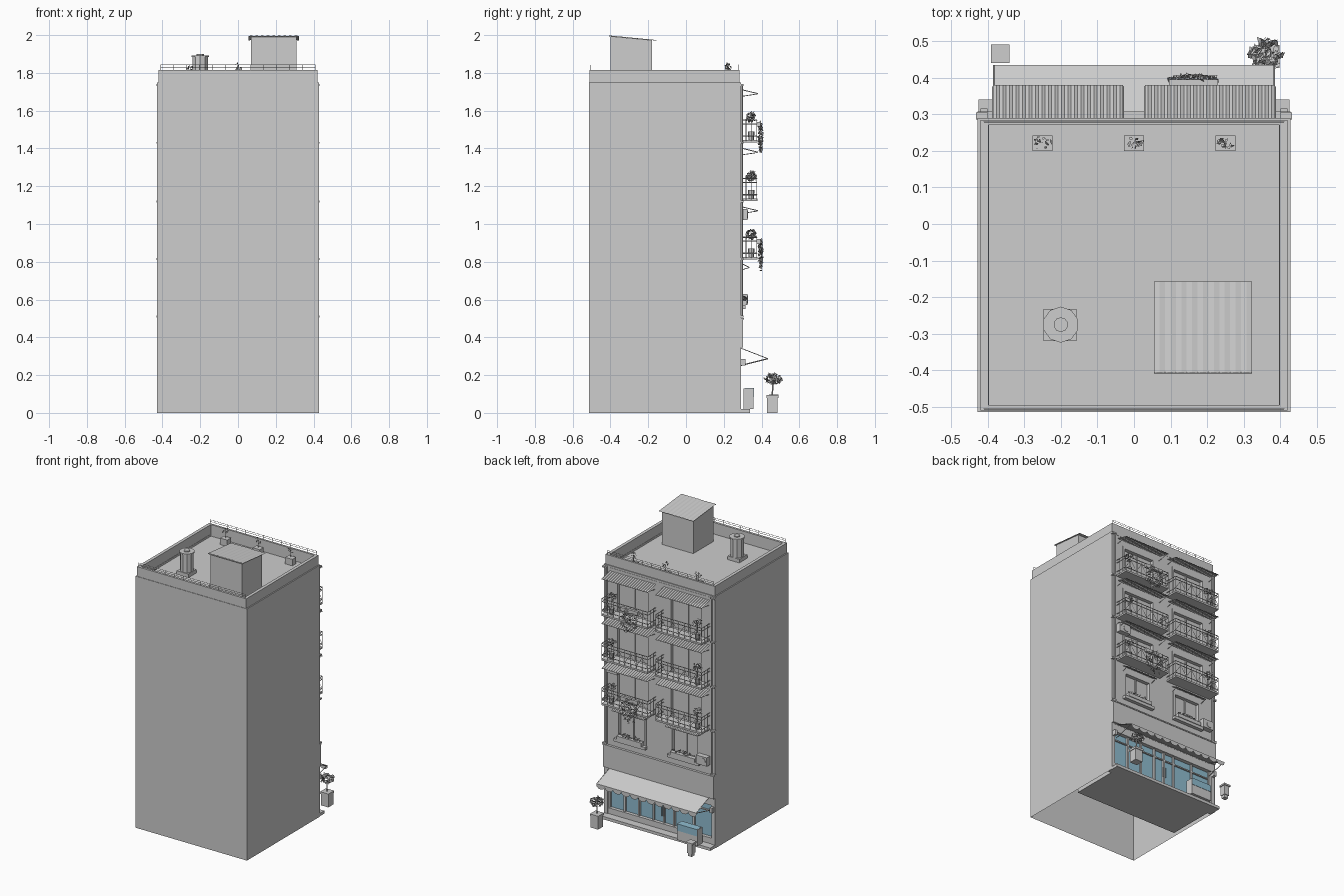
import bpy, bmesh, math, random
from mathutils import Vector, Matrix

random.seed(4)


def material(name, rgb):
    m = bpy.data.materials.new(name)
    m.diffuse_color = (*rgb, 1)
    return m


GREY = material("mid_grey", (0.61, 0.61, 0.61))
GLASS = material("blue_glass", (0.28, 0.51, 0.64))


class Part:
    """Collects simple shapes into one named object."""

    def __init__(self, name, mat=GREY):
        self.name, self.mat, self.bm = name, mat, bmesh.new()

    def box(self, x0, x1, y0, y1, z0, z1):
        m = Matrix.Translation(((x0 + x1) / 2, (y0 + y1) / 2, (z0 + z1) / 2))
        bmesh.ops.create_cube(self.bm, size=1, matrix=m @ Matrix.Diagonal((x1 - x0, y1 - y0, z1 - z0, 1)))
        return self

    def bar(self, a, b, r=0.002, sides=4, r2=None):
        a, b = Vector(a), Vector(b)
        d = b - a
        m = Matrix.Translation((a + b) / 2) @ d.to_track_quat('Z', 'Y').to_matrix().to_4x4()
        bmesh.ops.create_cone(self.bm, cap_ends=True, segments=sides, radius1=r,
                              radius2=r if r2 is None else r2, depth=d.length, matrix=m)
        return self

    def face(self, *pts):
        self.bm.faces.new([self.bm.verts.new(p) for p in pts])
        return self

    def leaves(self, c, rad, n, size):
        for _ in range(n):
            d = Vector([random.gauss(0, 1) for _ in range(3)]).normalized() * random.uniform(0.4, 1) ** 0.5
            p = Vector(c) + Vector((d.x * rad[0], d.y * rad[1], d.z * rad[2]))
            u = Vector([random.uniform(-1, 1) for _ in range(3)]).normalized()
            v = u.orthogonal().normalized() * size * 0.6
            u = u * size
            self.face(p - u, p + v, p + u, p - v)
        return self

    def corrugated(self, x0, x1, y0, z0, y1, z1, n, h):
        for i in range(n):
            a, b = x0 + (x1 - x0) * i / n, x0 + (x1 - x0) * (i + 1) / n
            m = (a + b) / 2
            self.face((a, y0, z0), (m, y0, z0 + h), (m, y1, z1 + h), (a, y1, z1))
            self.face((m, y0, z0 + h), (b, y0, z0), (b, y1, z1), (m, y1, z1 + h))
        return self

    def done(self):
        me = bpy.data.meshes.new(self.name)
        self.bm.to_mesh(me)
        self.bm.free()
        me.materials.append(self.mat)
        ob = bpy.data.objects.new(self.name, me)
        bpy.context.collection.objects.link(ob)
        return ob


FLOORS = (0.82, 1.13, 1.44)
BAYS = ((0.03, 0.385), (-0.385, -0.03))
DOORS = ((0.08, 0.33), (-0.33, -0.08))
WINDOWS = ((0.11, 0.32), (-0.30, -0.09))
doors = [(a, b, z, z + 0.225) for z in FLOORS for a, b in DOORS]
windows = [(a, b, 0.57, 0.75) for a, b in WINDOWS]
openings = doors + windows

# Outer walls, open underneath, with the roof floor
X, Y0, Y1, Z = 0.428, -0.513, 0.29, 1.735
shell = Part("outer_walls")
shell.face((-X, Y0, 0), (X, Y0, 0), (X, Y0, Z), (-X, Y0, Z))
shell.face((X, Y0, 0), (X, Y1, 0), (X, Y1, Z), (X, Y0, Z))
shell.face((-X, Y1, 0), (-X, Y0, 0), (-X, Y0, Z), (-X, Y1, Z))
shell.face((-X, Y0, Z), (X, Y0, Z), (X, Y1, Z), (-X, Y1, Z)).done()

# Street wall with recessed openings
walls = Part("street_wall").box(-0.427, 0.427, 0.255, 0.29, 0.34, 1.734).done()
cut = Part("opening_cutter")
for a, b, z0, z1 in openings:
    cut.box(a, b, 0.268, 0.32, z0, z1)
cutter = cut.done()
cutter.hide_render = True
cutter.display_type = 'WIRE'
mod = walls.modifiers.new("openings", 'BOOLEAN')
mod.object, mod.operation, mod.solver = cutter, 'DIFFERENCE', 'EXACT'

# Shop room, jambs, plinth and step
shop = Part("shop_room").box(-0.40, 0.40, -0.08, 0.255, 0.001, 0.34).box(-0.40, 0.40, 0.255, 0.285, 0.001, 0.06)
for s in (-1, 1):
    shop.box(s * 0.4135 - 0.0135, s * 0.4135 + 0.0135, 0.25, 0.29, 0.001, 0.34)
shop.done()
Part("front_step").box(-0.425, 0.425, 0.285, 0.34, 0, 0.02).done()

# Shop window and door
Part("shop_glass", GLASS).box(-0.40, 0.40, 0.255, 0.262, 0.06, 0.29).done()
frame = Part("shop_frame").box(-0.40, 0.40, 0.255, 0.289, 0.29, 0.34)
for x in (-0.395, -0.25, -0.10, -0.02, 0.06, 0.17, 0.28, 0.395):
    frame.box(x - 0.006, x + 0.006, 0.255, 0.275, 0.06, 0.29)
frame.box(-0.40, 0.40, 0.255, 0.272, 0.235, 0.243)
for x in (-0.03, -0.01):
    frame.bar((x, 0.278, 0.11), (x, 0.278, 0.18), 0.003)
frame.done()

# Sign board with ledge
Part("sign_board").box(-0.425, 0.425, 0.28, 0.303, 0.345, 0.495).box(-0.428, 0.428, 0.28, 0.307, 0.495, 0.503).done()

# Shop awning with scalloped edge and side arms
awning = Part("shop_awning").face((-0.385, 0.287, 0.345), (-0.385, 0.435, 0.288), (0.385, 0.435, 0.288), (0.385, 0.287, 0.345))
N = 12
w = 0.77 / N
for i in range(N):
    cx = -0.385 + w * (i + 0.5)
    arc = [(cx + w / 2 * math.cos(t * math.pi / 6), 0.435, 0.278 - 0.022 * math.sin(t * math.pi / 6)) for t in range(7)]
    awning.face((cx - w / 2, 0.435, 0.288), (cx + w / 2, 0.435, 0.288), *arc)
for x in (-0.382, 0.382):
    awning.bar((x, 0.285, 0.25), (x, 0.433, 0.287), 0.003)
    awning.bar((x, 0.287, 0.344), (x, 0.434, 0.287), 0.002)
awning.done()

# Door and window frames, centre bars and planters
frames = Part("window_frames")
for a, b, z0, z1 in openings:
    m = (a + b) / 2
    for x in (a, b):
        frames.box(x - 0.008, x + 0.008, 0.266, 0.293, z0, z1)
    frames.box(a - 0.008, b + 0.008, 0.266, 0.293, z1 - 0.008, z1 + 0.008)
    frames.box(m - 0.005, m + 0.005, 0.264, 0.275, z0, z1)
frames.done()
sills = Part("window_planters")
for a, b in WINDOWS:
    sills.box(a - 0.015, b + 0.015, 0.285, 0.315, 0.55, 0.57).box(a + 0.01, b - 0.01, 0.29, 0.32, 0.57, 0.595)
    sills.leaves(((a + b) / 2, 0.305, 0.605), (0.09, 0.015, 0.012), 50, 0.008)
sills.done()

# Balconies: slab, rails, crossed bars
balcony = Part("balconies")
for z in FLOORS:
    for a, b in BAYS:
        balcony.box(a, b, 0.288, 0.378, z - 0.008, z + 0.004)
        top = z + 0.11
        for h in (top, z + 0.09, z + 0.025):
            balcony.bar((a, 0.375, h), (b, 0.375, h), 0.003)
            for x in (a, b):
                balcony.bar((x, 0.29, h), (x, 0.375, h), 0.003)
        for i in range(9):
            x = a + (b - a) * i / 8
            balcony.bar((x, 0.375, z), (x, 0.375, top), 0.002)
            if i < 8:
                x2 = a + (b - a) * (i + 1) / 8
                e = ((z + 0.025, z + 0.09), (z + 0.09, z + 0.025))[i % 2]
                balcony.bar((x, 0.375, e[0]), (x2, 0.375, e[1]), 0.0015)
        for x in (a, b):
            for y in (0.317, 0.345):
                balcony.bar((x, y, z), (x, y, top), 0.002)
balcony.done()

# Corrugated canopies on brackets
canopy = Part("window_canopies")
spans = [(a, b, z + 0.27, 0.38) for z in FLOORS for a, b in BAYS] + [(a - 0.02, b + 0.02, 0.79, 0.335) for a, b in WINDOWS]
for a, b, z, y in spans:
    canopy.corrugated(a, b, 0.289, z, y, z - 0.022, 20, 0.005)
    for x in (a + 0.006, b - 0.006):
        canopy.bar((x, 0.289, z - 0.035), (x, y - 0.005, z - 0.022), 0.002)
    canopy.bar((a, y - 0.003, z - 0.023), (b, y - 0.003, z - 0.023), 0.002)
canopy.done()

# Drain pipes and clamps on both edges
pipes = Part("drain_pipes")
for s in (-1, 1):
    pipes.bar((s * 0.405, 0.296, 0.505), (s * 0.405, 0.296, 1.74), 0.006, 8)
    for z in (0.51, 0.815, 1.12, 1.43, 1.735):
        pipes.box(s * 0.415 - 0.016, s * 0.415 + 0.016, 0.285, 0.305, z - 0.005, z + 0.005)
pipes.done()

# Air conditioners and wall lamps
units = Part("air_conditioners")
for x, z in ((-0.345, 0.57), (0.345, 1.02)):
    units.box(x - 0.042, x + 0.042, 0.288, 0.325, z, z + 0.06)
    units.bar((x - 0.01, 0.325, z + 0.03), (x - 0.01, 0.328, z + 0.03), 0.022, 12)
units.done()
lamps = Part("wall_lamps")
for x in (-0.41, 0.41):
    lamps.box(x - 0.01, x + 0.01, 0.288, 0.315, 0.25, 0.285)
lamps.done()

# Parapet and its base ledge
par = Part("parapet")
for s in (-1, 1):
    par.box(s * 0.409 - 0.011, s * 0.409 + 0.011, -0.51, 0.284, 1.735, 1.815)
    par.box(s * 0.412 - 0.016, s * 0.412 + 0.016, -0.513, 0.29, 1.735, 1.748)
par.box(-0.40, 0.40, -0.51, -0.494, 1.735, 1.815).box(-0.40, 0.40, 0.27, 0.284, 1.735, 1.815)
par.box(-0.40, 0.40, 0.275, 0.29, 1.735, 1.748).box(-0.40, 0.40, -0.513, -0.50, 1.735, 1.748).done()

# Roof railings along two edges
rail = Part("roof_railings")
for y in (-0.505, 0.279):
    for z in (1.842, 1.83):
        rail.bar((-0.41, y, z), (0.41, y, z), 0.0014)
    for i in range(13):
        x = -0.41 + 0.82 * i / 12
        rail.bar((x, y, 1.815), (x, y, 1.842), 0.0014)
rail.done()

# Stair hut with sloping ribbed roof
Part("stair_hut").box(0.07, 0.31, -0.40, -0.18, 1.735, 1.972).done()
hut = Part("hut_roof").corrugated(0.055, 0.322, -0.407, 1.995, -0.157, 1.971, 9, 0.003)
for x in (0.07, 0.31):
    hut.face((x, -0.40, 1.97), (x, -0.18, 1.97), (x, -0.18, 1.973), (x, -0.40, 1.994))
hut.face((0.07, -0.40, 1.97), (0.31, -0.40, 1.97), (0.31, -0.40, 1.994), (0.07, -0.40, 1.994))
hut.bar((0.055, -0.405, 1.992), (0.322, -0.405, 1.992), 0.003).done()

# Roof vent
vent = Part("roof_vent").box(-0.247, -0.157, -0.32, -0.232, 1.735, 1.76)
vent.bar((-0.2, -0.275, 1.76), (-0.2, -0.275, 1.885), 0.044, 10)
vent.bar((-0.2, -0.275, 1.885), (-0.2, -0.275, 1.893), 0.049, 10).bar((-0.2, -0.275, 1.893), (-0.2, -0.275, 1.9), 0.02, 10)
vent.done()

# Roof planters
rp = Part("roof_planters")
for x in (-0.25, 0.0, 0.25):
    rp.box(x - 0.027, x + 0.027, 0.2, 0.242, 1.735, 1.78)
    rp.bar((x, 0.222, 1.78), (x, 0.222, 1.835), 0.0015)
    rp.leaves((x, 0.222, 1.83), (0.024, 0.018, 0.022), 14, 0.008)
rp.done()

# Balcony plants, potted and trailing
bp = Part("balcony_plants")
for z in FLOORS:
    for x in (0.33, -0.33):
        bp.bar((x, 0.345, z + 0.004), (x, 0.345, z + 0.05), 0.014, 8, 0.018)
        bp.bar((x, 0.345, z + 0.05), (x, 0.345, z + 0.12), 0.002)
        bp.leaves((x, 0.345, z + 0.125), (0.03, 0.028, 0.028), 35, 0.01)
for z in (FLOORS[0], FLOORS[2]):
    bp.box(0.095, 0.23, 0.377, 0.395, z + 0.075, z + 0.1)
    bp.leaves((0.163, 0.395, z + 0.02), (0.072, 0.012, 0.09), 150, 0.009)
bp.done()

# Display cabinet with glazed street face and top
Part("display_cabinet").box(-0.34, -0.18, 0.305, 0.358, 0.02, 0.13).done()
Part("cabinet_glass", GLASS).box(-0.335, -0.185, 0.312, 0.36, 0.085, 0.132).done()

# Street planter with small tree
tree = Part("street_tree").box(0.337, 0.393, 0.43, 0.485, 0, 0.09).box(0.333, 0.397, 0.426, 0.489, 0.08, 0.095)
tree.bar((0.365, 0.457, 0.09), (0.362, 0.46, 0.17), 0.004, 6)
tree.leaves((0.36, 0.462, 0.18), (0.045, 0.045, 0.028), 110, 0.012).done()

# Litter bin
litter = Part("litter_bin").box(-0.38, -0.35, 0.45, 0.48, 0, 0.02).box(-0.384, -0.346, 0.446, 0.484, 0.02, 0.085)
litter.box(-0.39, -0.34, 0.44, 0.49, 0.085, 0.097).done()
